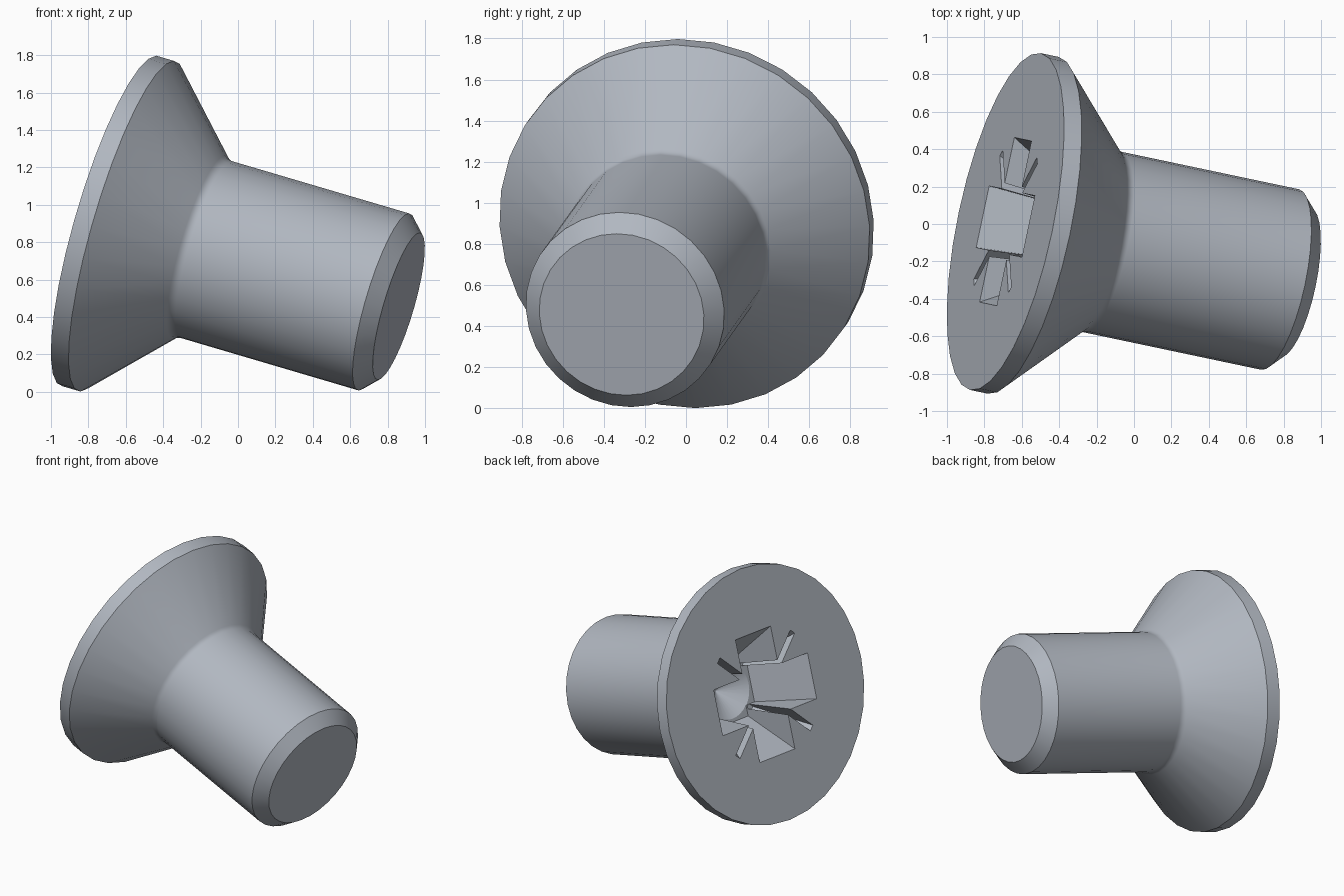
import bpy, bmesh, math
from mathutils import Matrix, Vector

cube = bpy.data.objects.get("Cube")
if cube:
    bpy.data.objects.remove(cube, do_unlink=True)

SIDES = 32
STEEL = (0.44, 0.475, 0.53, 1.0)

steel = bpy.data.materials.new("grey steel")
steel.use_nodes = True
steel.diffuse_color = STEEL
steel.node_tree.nodes["Principled BSDF"].inputs["Base Color"].default_value = STEEL

# Frame of the screw: z runs from the head face down the shank
axis = Vector((1, -0.211, -0.295)).normalized()
across = Vector((0, 0, 1)).cross(axis).normalized()
upward = axis.cross(across)
frame = Matrix((across, upward, axis)).transposed().to_4x4()
frame.translation = (-0.687, 0.013, 0.913)


def make_object(name, bm):
    bmesh.ops.recalc_face_normals(bm, faces=bm.faces)
    mesh = bpy.data.meshes.new(name)
    bm.to_mesh(mesh)
    bm.free()
    mesh.materials.append(steel)
    obj = bpy.data.objects.new(name, mesh)
    obj.matrix_world = frame
    bpy.context.collection.objects.link(obj)
    return obj


def skin(name, rings):
    """Join equal rings of points with quads and cap both ends."""
    bm = bmesh.new()
    loops = [[bm.verts.new(p) for p in ring] for ring in rings]
    for a, b in zip(loops, loops[1:]):
        for i in range(len(a)):
            j = (i + 1) % len(a)
            bm.faces.new((a[i], a[j], b[j], b[i]))
    bm.faces.new(loops[0])
    bm.faces.new(loops[-1])
    return make_object(name, bm)


def circle(radius, depth):
    steps = [2 * math.pi * i / SIDES for i in range(SIDES)]
    return [(radius * math.cos(t), radius * math.sin(t), depth) for t in steps]


def tapered_bar(name, top, bottom, depth, angle):
    """Bar through the centre, given by half length and half width at each end."""
    turn = Matrix.Rotation(math.radians(angle), 3, 'Z')
    rings = []
    for f in (-0.1, 1):
        x, y = (t + (b - t) * f for t, b in zip(top, bottom))
        corners = ((-x, -y), (x, -y), (x, y), (-x, y))
        rings.append([turn @ Vector((cx, cy, depth * f)) for cx, cy in corners])
    return skin(name, rings)


# Head, small fillet under it, shank and chamfered tip
HEAD, SHANK, RIM, LENGTH, CHAMFER, FILLET = 0.92, 0.493, 0.1, 1.645, 0.084, 0.06
profile = [(HEAD, 0), (HEAD, RIM)]
corner = RIM + HEAD - SHANK
end = corner + FILLET * math.tan(math.radians(22.5))
for deg in (45, 33.75, 22.5, 11.25, 0):
    t = math.radians(deg)
    profile.append((SHANK + FILLET * (1 - math.cos(t)), end - FILLET * math.sin(t)))
profile += [(SHANK, LENGTH - CHAMFER), (SHANK - CHAMFER, LENGTH)]
screw = skin("countersunk_screw", [circle(r, z) for r, z in profile])

# Drive recess: wide cross, thin diagonal slots and a conical floor
cutters = []
for i in range(2):
    cutters.append(tapered_bar("cross_cutter", (0.45, 0.168), (0.22, 0.14),
                               0.4 + 0.002 * i, 90 * i))
    cutters.append(tapered_bar("slot_cutter", (0.5, 0.023), (0.25, 0.018),
                               0.39 + 0.002 * i, 45 + 90 * i))
cutters.append(skin("floor_cutter", [circle(0.2, 0.3), circle(0.2, 0.4),
                                     circle(0.004, 0.53)]))

bpy.context.view_layer.objects.active = screw
screw.select_set(True)
for cutter in cutters:
    cut = screw.modifiers.new("recess", 'BOOLEAN')
    cut.operation = 'DIFFERENCE'
    cut.solver = 'EXACT'
    cut.object = cutter
    bpy.ops.object.modifier_apply(modifier=cut.name)
    bpy.data.objects.remove(cutter, do_unlink=True)

bpy.ops.object.shade_smooth_by_angle(angle=math.radians(30))
